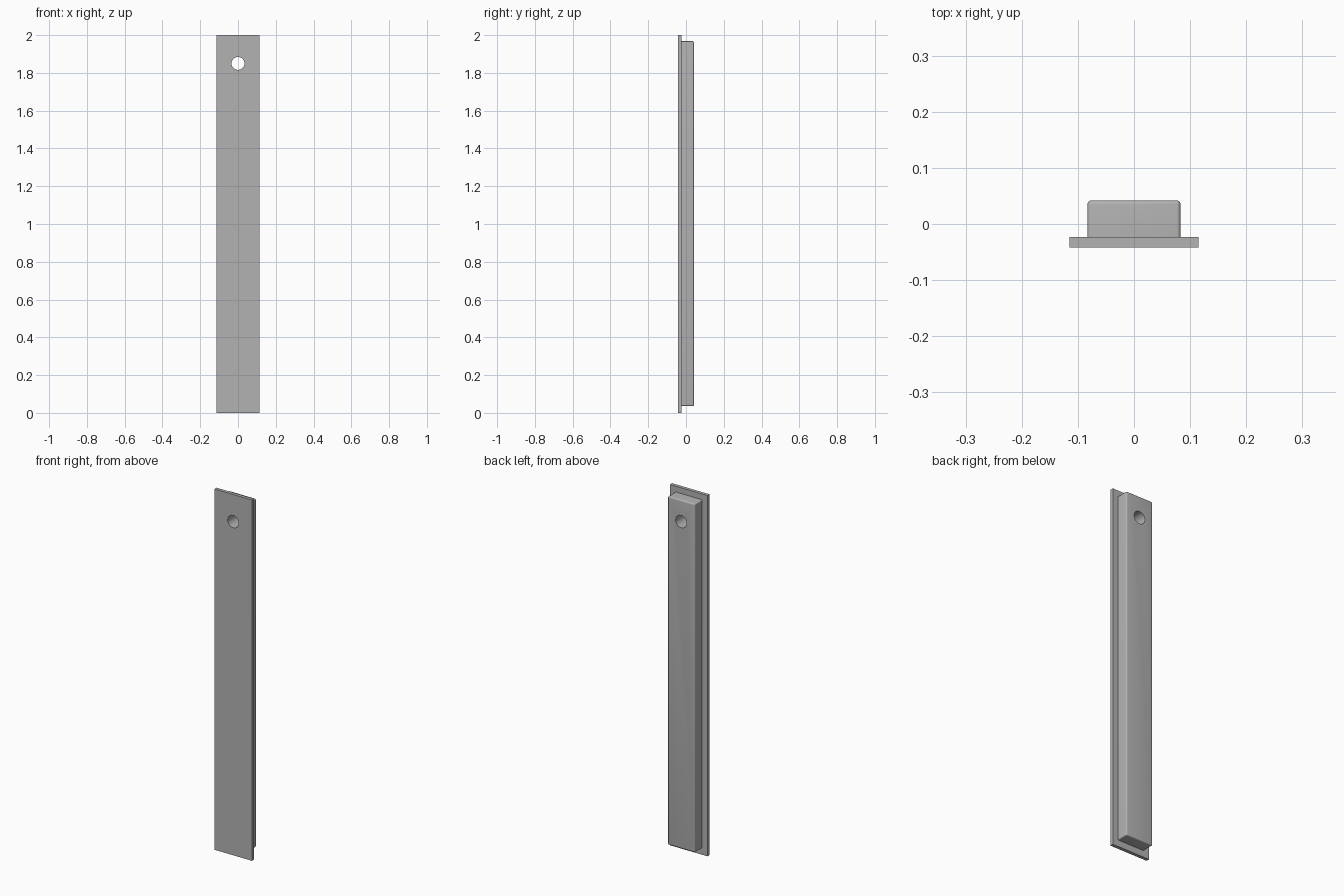
import bpy, bmesh, math

if "Cube" in bpy.data.objects:
    bpy.data.objects.remove(bpy.data.objects["Cube"])

grey = bpy.data.materials.new("plain grey")
grey.diffuse_color = (0.45, 0.45, 0.45, 1)
grey.use_nodes = True
grey.node_tree.nodes["Principled BSDF"].inputs["Base Color"].default_value = grey.diffuse_color


def box(name, lo, hi, fillet=0.0):
    """Box between two corners; fillet rounds every edge not on its front face."""
    bm = bmesh.new()
    bmesh.ops.create_cube(bm, size=1)
    for v in bm.verts:
        v.co = [lo[i] if v.co[i] < 0 else hi[i] for i in range(3)]
    if fillet:
        edges = [e for e in bm.edges if any(v.co.y > lo[1] + 1e-5 for v in e.verts)]
        bmesh.ops.bevel(bm, geom=edges, offset=fillet, segments=5,
                        profile=0.5, affect='EDGES')
    mesh = bpy.data.meshes.new(name)
    bm.to_mesh(mesh)
    bm.free()
    mesh.materials.append(grey)
    obj = bpy.data.objects.new(name, mesh)
    bpy.context.collection.objects.link(obj)
    return obj


# Thin front plate and the narrower rounded bar behind it
plate = box("face_plate", (-0.115, -0.042, 0), (0.115, -0.0235, 2))
bar = box("back_bar", (-0.083, -0.0235, 0.036), (0.083, 0.042, 1.968), 0.007)

# Round hole through both parts near the top
bpy.ops.mesh.primitive_cylinder_add(vertices=48, radius=0.034, depth=0.4,
                                    location=(0, 0, 1.85),
                                    rotation=(math.pi / 2, 0, 0))
cutter = bpy.context.object
cutter.name = "hole_cutter"
cutter.data.materials.append(grey)
cutter.hide_render = True
cutter.display_type = 'WIRE'

for obj in (plate, bar):
    mod = obj.modifiers.new("hole", 'BOOLEAN')
    mod.operation = 'DIFFERENCE'
    mod.solver = 'EXACT'
    mod.object = cutter
    bpy.ops.object.select_all(action='DESELECT')
    obj.select_set(True)
    bpy.context.view_layer.objects.active = obj
    bpy.ops.object.modifier_apply(modifier=mod.name)
    bpy.ops.object.shade_smooth_by_angle(angle=math.radians(30))

bpy.data.objects.remove(cutter, do_unlink=True)
